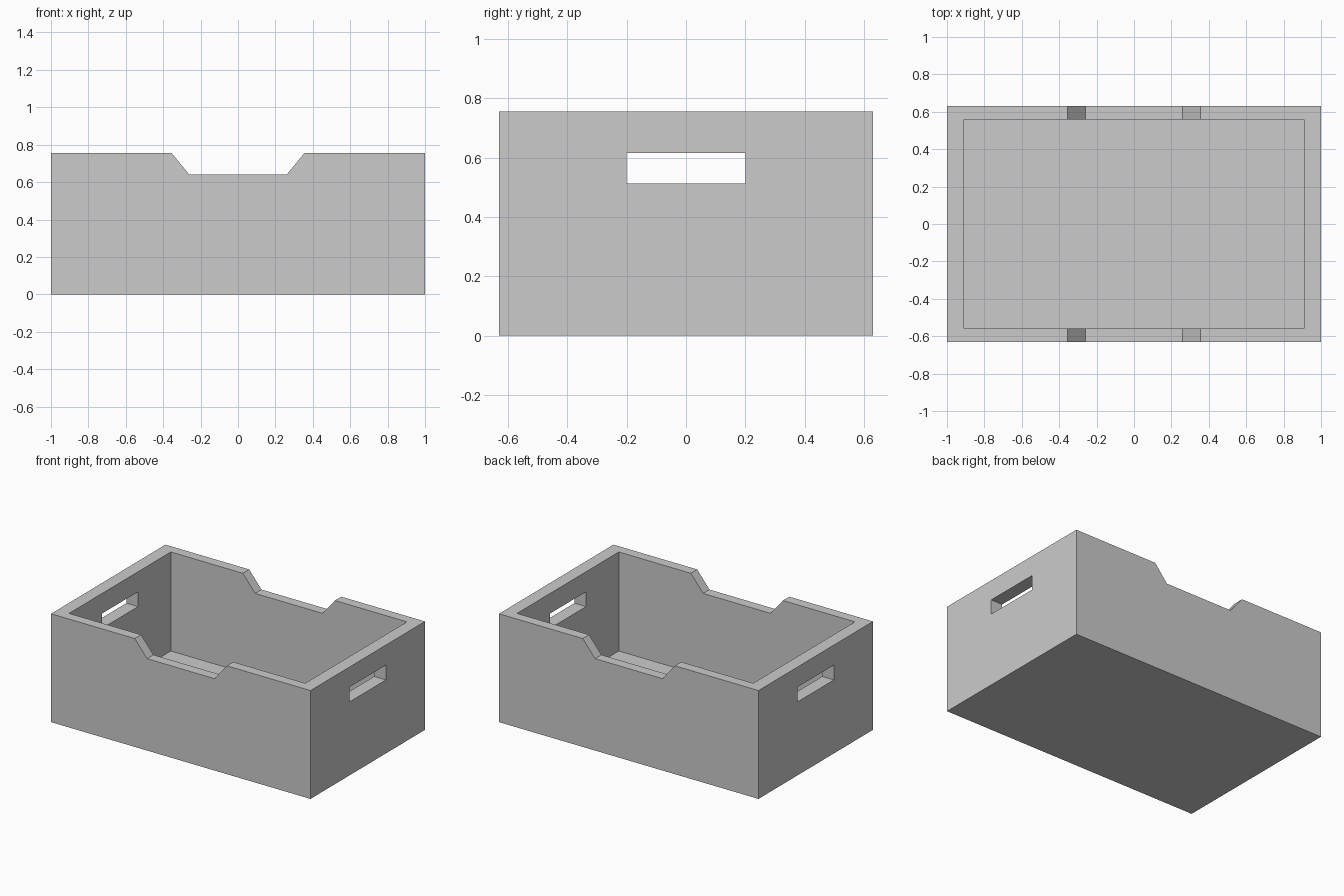
import bpy, bmesh

if "Cube" in bpy.data.objects:
    bpy.data.objects.remove(bpy.data.objects["Cube"])

L, W, H = 1.0, 0.63, 0.755        # half length, half width, height
IL, IW, FLOOR = 0.91, 0.56, 0.065  # cavity half sizes, floor thickness


def prism(name, profile, depth):
    """Extrude an xz profile symmetrically along y by +-depth."""
    bm = bmesh.new()
    face = bm.faces.new([bm.verts.new((x, -depth, z)) for x, z in profile])
    ext = bmesh.ops.extrude_face_region(bm, geom=[face])["geom"]
    bmesh.ops.translate(bm, vec=(0, 2 * depth, 0),
                        verts=[v for v in ext if isinstance(v, bmesh.types.BMVert)])
    bmesh.ops.recalc_face_normals(bm, faces=bm.faces)
    mesh = bpy.data.meshes.new(name)
    bm.to_mesh(mesh)
    bm.free()
    obj = bpy.data.objects.new(name, mesh)
    bpy.context.collection.objects.link(obj)
    return obj


def rect(hx, z0, z1):
    return [(-hx, z0), (hx, z0), (hx, z1), (-hx, z1)]


def cut(target, cutter):
    cutter.hide_render = True
    mod = target.modifiers.new(cutter.name, 'BOOLEAN')
    mod.operation = 'DIFFERENCE'
    mod.solver = 'EXACT'
    mod.object = cutter
    bpy.context.view_layer.objects.active = target
    bpy.ops.object.modifier_apply(modifier=mod.name)
    bpy.data.objects.remove(cutter)


# Solid crate block
crate = prism("crate", rect(L, 0, H), W)

# Open cavity
cut(crate, prism("cavity_cutter", rect(IL, FLOOR, H + 0.2), IW))

# Sloped access notches in the front and back walls
slope = (0.355 - 0.26) / (H - 0.64)
top = H + 0.1
tx = 0.26 + slope * (top - 0.64)
cut(crate, prism("notch_cutter",
                 [(-0.26, 0.64), (0.26, 0.64), (tx, top), (-tx, top)], W + 0.1))

# Hand holes through both end walls
cut(crate, prism("handle_cutter", rect(L + 0.1, 0.512, 0.615), 0.2))
